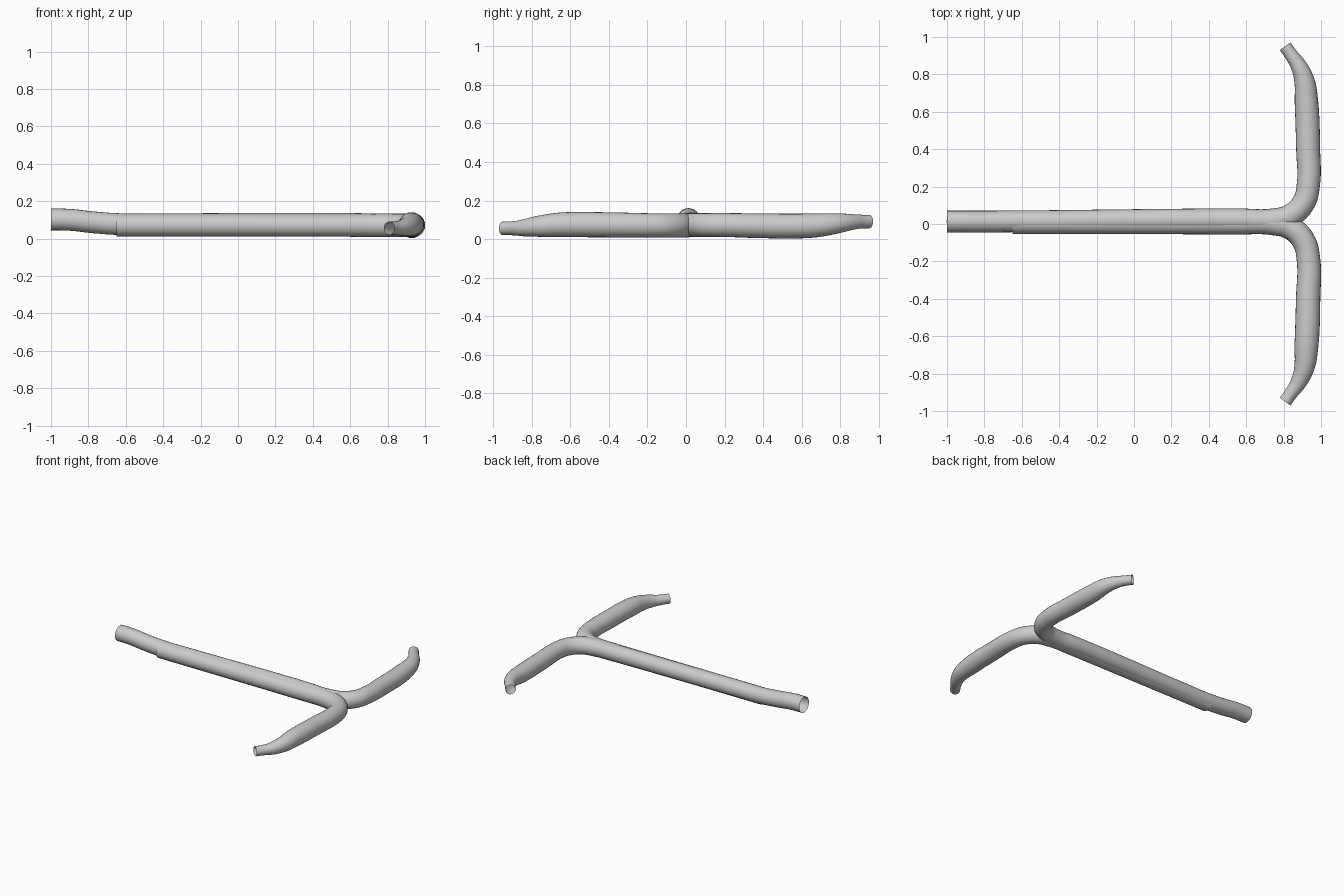
import bpy, math


def bend(cx, cy, r, side, z, rad):
    # quarter turn from the main run into a side arm
    return [(cx + r * math.sin(math.radians(a)), cy - side * r * math.cos(math.radians(a)), z, rad)
            for a in (0, 30, 60, 90)]


def pipe(name, pts):
    # open tube swept along smooth points (x, y, z, radius)
    cu = bpy.data.curves.new(name, 'CURVE')
    cu.dimensions = '3D'
    cu.bevel_depth = 1.0
    cu.bevel_resolution = 10
    cu.resolution_u = 8
    cu.use_fill_caps = False
    sp = cu.splines.new('BEZIER')
    sp.radius_interpolation = 'CARDINAL'
    sp.bezier_points.add(len(pts) - 1)
    for bp, (x, y, z, r) in zip(sp.bezier_points, pts):
        bp.co = (x, y, z)
        bp.radius = r
        bp.handle_left_type = bp.handle_right_type = 'AUTO'
    ob = bpy.data.objects.new(name, cu)
    bpy.context.collection.objects.link(ob)
    bpy.ops.object.select_all(action='DESELECT')
    ob.select_set(True)
    bpy.context.view_layer.objects.active = ob
    bpy.ops.object.convert(target='MESH')
    bpy.ops.object.shade_smooth_by_angle()


# long pipe with raised inlet, turning to the back arm
pipe("long_pipe",
     [(-1, 0.013, 0.103, 0.058), (-0.9, 0.013, 0.101, 0.058), (-0.78, 0.013, 0.088, 0.058),
      (-0.64, 0.014, 0.078, 0.058), (-0.5, 0.015, 0.077, 0.058), (0.55, 0.023, 0.077, 0.06)]
     + bend(0.745, 0.208, 0.187, 1, 0.073, 0.062)
     + [(0.931, 0.4, 0.069, 0.064), (0.922, 0.65, 0.07, 0.063), (0.91, 0.77, 0.08, 0.054),
        (0.878, 0.85, 0.088, 0.043), (0.842, 0.902, 0.091, 0.036), (0.808, 0.95, 0.091, 0.035)])

# shorter pipe merged alongside, turning to the front arm
pipe("short_pipe",
     [(-0.65, 0.006, 0.072, 0.06), (-0.45, 0.006, 0.072, 0.06), (0.55, 0.004, 0.071, 0.06)]
     + bend(0.745, -0.184, 0.187, -1, 0.071, 0.063)
     + [(0.931, -0.4, 0.074, 0.065), (0.922, -0.65, 0.074, 0.064), (0.91, -0.77, 0.066, 0.054),
        (0.878, -0.85, 0.058, 0.043), (0.842, -0.902, 0.056, 0.036), (0.808, -0.95, 0.056, 0.035)])
